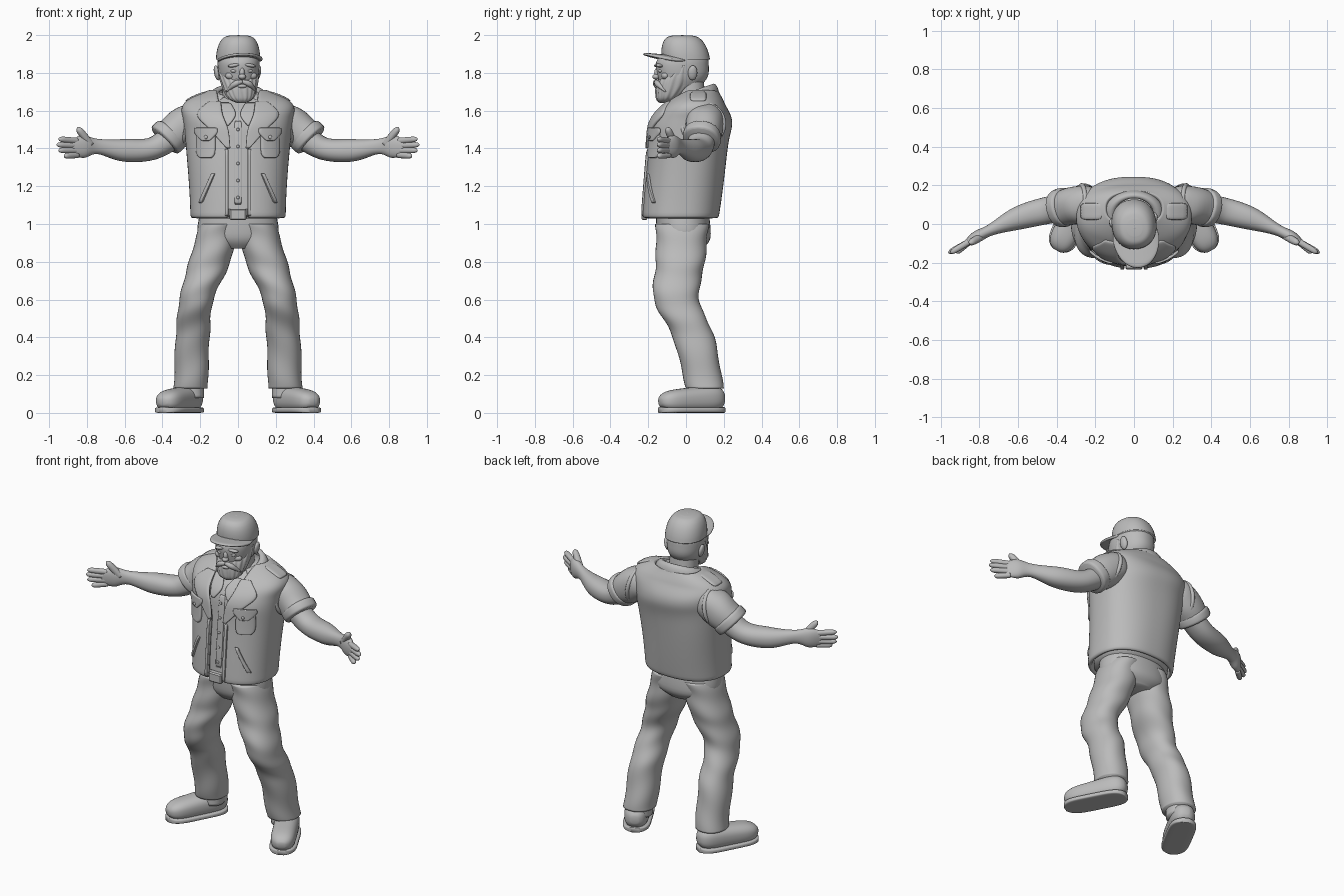
import bpy, bmesh
from math import sin, cos, pi, asin, radians
from mathutils import Vector, Matrix

cube = bpy.data.objects.get("Cube")
if cube:
    bpy.data.objects.remove(cube)

GREY = (.5, .5, .5, 1)
clay = bpy.data.materials.new("clay_grey")
clay.use_nodes = True
clay.diffuse_color = GREY
clay.node_tree.nodes["Principled BSDF"].inputs["Base Color"].default_value = GREY
UP = Vector((0, 0, 1))
SIDES = (("left_", 1), ("right_", -1))


def finish(name, bm):
    bmesh.ops.recalc_face_normals(bm, faces=bm.faces[:])
    mesh = bpy.data.meshes.new(name)
    bm.to_mesh(mesh)
    bm.free()
    mesh.materials.append(clay)
    mesh.shade_smooth()
    ob = bpy.data.objects.new(name, mesh)
    bpy.context.scene.collection.objects.link(ob)
    return ob


def smooth_keys(keys, steps):
    """Catmull-Rom through tuples of numbers."""
    out, last = [], len(keys) - 1
    for i in range(last):
        quad = [keys[min(max(j, 0), last)] for j in range(i - 1, i + 3)]
        for j in range(steps):
            u = j / steps
            out.append([b + u * (c - a) / 2 + u * u * (a - 2.5 * b + 2 * c - d / 2)
                        + u ** 3 * (1.5 * (b - c) + (d - a) / 2) for a, b, c, d in zip(*quad)])
    return out + [list(keys[last])]


def power(value, n):
    return abs(value) ** (2 / n) * (1 if value >= 0 else -1)


def skin(name, rows, side=1, closed=False):
    bm = bmesh.new()
    grid = [[bm.verts.new((x * side, y, z)) for x, y, z in row] for row in rows]
    for low, high in zip(grid, grid[1:]):
        for j in range(len(low) if closed else len(low) - 1):
            k = (j + 1) % len(low)
            bm.faces.new((low[j], low[k], high[k], high[j]))
    if closed:
        bm.faces.new(grid[0])
        bm.faces.new(grid[-1])
    return finish(name, bm)


def cloth(name, rows, thickness, side=1):
    ob = skin(name, rows, side)
    solid = ob.modifiers.new("thickness", 'SOLIDIFY')
    solid.thickness, solid.offset = thickness, 0
    ob.modifiers.new("soft_edge", 'SUBSURF').levels = 1
    return ob


def folds(amount, waves, turns, ridges=0):
    return lambda t, v: amount * sin(waves * v + turns * sin(t) + ridges * t)


def ring_rows(keys, along=False, n=2.2, sides=36, steps=6, fold=None, gap=None):
    """Cross-sections from keys of x, y, z, half width, half depth."""
    fine, rows = smooth_keys(keys, steps), []
    for i, key in enumerate(fine):
        centre, across, front = Vector(key[:3]), Vector((1, 0, 0)), Vector((0, -1, 0))
        if along:
            ahead = Vector(fine[min(i + 1, len(fine) - 1)][:3]) - Vector(fine[max(i - 1, 0)][:3])
            across = ahead.cross(UP).normalized()
            front = across.cross(ahead).normalized()
        start = asin((gap(key[2]) / key[3]) ** (n / 2)) if gap else 0
        row = []
        for j in range(sides):
            t = start + 2 * (pi - start) * j / (sides - 1 if gap else sides)
            grow = 1 + (fold(t, i / len(fine)) if fold else 0)
            row.append(centre + grow * (across * key[3] * power(sin(t), n) + front * key[-1] * power(cos(t), n)))
        rows.append(row)
    return rows


def loft(name, keys, side=1, **options):
    return skin(name, ring_rows(keys, **options), side, closed=True)


def stack(name, keys, **options):
    """Loft on the middle line."""
    return loft(name, [(0, *key) for key in keys], **options)


def tube(name, start, end, radius, profile, side=1):
    keys = [(*Vector(start).lerp(Vector(end), f), radius * r) for f, r in profile]
    return loft(name, keys, side, along=True, sides=20)


def ball(name, place, size, tilt=0):
    bm = bmesh.new()
    bmesh.ops.create_uvsphere(bm, u_segments=20, v_segments=12, radius=1)
    bm.transform(Matrix.Translation(place) @ Matrix.Rotation(tilt, 4, 'Y') @ Matrix.Diagonal((*size, 1)))
    return finish(name, bm)


# Torso: open vest over a closed shirt
SQUARENESS = 2.4
VEST = [(0, *key) for key in ((-.03, 1.03, .24, .19), (.01, 1.4, .26, .2), (.03, 1.55, .28, .2),
                              (.05, 1.64, .27, .14), (.08, 1.7, .14, .08))]
vest_rows = ring_rows(VEST, n=SQUARENESS, sides=60, steps=8, fold=folds(.01, 18, 3),
                      gap=lambda z: .05 + max(0, z - 1.4) / 5)
cloth("vest", vest_rows, .025)
loft("shirt", [(x, y, z, a - .02, b - .02) for x, y, z, a, b in VEST], n=SQUARENESS)
VEST_LEVELS = smooth_keys(VEST, 50)


def chest_y(x, z):
    _, y, _, a, b = min(VEST_LEVELS, key=lambda level: abs(level[2] - z))
    return y - b * max(0, 1 - abs(x / a) ** SQUARENESS) ** (1 / SQUARENESS)


def patch(name, keys, side=1, lift=.02, thickness=.015):
    """Cloth laid on the chest from keys of x, z, half width."""
    rows = []
    for x, z, half in smooth_keys(keys, 4):
        line = [x + half * (j / 3 - 1) for j in range(7)]
        rows.append([(p, chest_y(p, z) - lift, z) for p in line])
    return cloth(name, rows, thickness, side)


for label, side in SIDES:
    patch(label + "lapel", [(.12, 1.65, .03), (.15, 1.58, .07), (.1, 1.5, .05), (.05, 1.4, .01)], side)
    patch(label + "shirt_collar", [(.07, 1.64, .03), (.05, 1.58, .04), (.06, 1.52, .01)], side, lift=-.01)
    patch(label + "chest_pocket", [(.17, 1.49, .05), (.17, 1.38, .05), (.17, 1.35, .03)], side, thickness=.02)
    patch(label + "pocket_flap", [(.17, 1.51, .06), (.17, 1.48, .06), (.17, 1.44, .02)], side, lift=.03)
    patch(label + "hand_pocket_welt", [(.13, 1.27, .01), (.2, 1.11, .01)], side)
    patch(label + "vest_front_edge", [(.06, 1.4, .01), (.06, 1.04, .01)], side, lift=.015)
    ball(label + "pocket_button", (.17 * side, chest_y(.17, 1.46) - .04, 1.46), (.01, .005, .01))
    # Shoulder tab and armhole edge
    cloth(label + "shoulder_tab", [[(x, .02 + .03 * j, z) for j in range(4)]
                                   for x, z in ((.16, 1.7), (.22, 1.68), (.28, 1.65))], .015, side)
    bpy.ops.mesh.primitive_torus_add(location=(.27 * side, .09, 1.53), rotation=(0, radians(80) * side, 0),
                                     major_radius=.11, minor_radius=.012)
    hole = bpy.context.object
    hole.name = label + "armhole_edge"
    hole.data.materials.append(clay)
    hole.data.shade_smooth()

patch("shirt_placket", [(0, 1.1, .02), (0, 1.55, .02)], lift=-.02)
patch("belt", [(0, 1.04, .06), (0, 1.08, .06)], lift=-.01, thickness=.02)
for i in range(5):
    z = 1.14 + .09 * i
    ball("shirt_button", (0, chest_y(0, z) + .01, z), (.008, .005, .008))
bpy.ops.mesh.primitive_cube_add(size=1, location=(0, -.22, 1.05))
buckle = bpy.context.object
buckle.name = "belt_buckle"
buckle.data.transform(Matrix.Diagonal((.09, .03, .06, 1)))
buckle.data.materials.append(clay)
buckle.modifiers.new("round", 'BEVEL').width = .007

# Turned-down collar round the neck, open at the front
rows = []
for i in range(4):
    arc = [radians(38 + 284 * j / 30) for j in range(31)]
    height = 1.69 + .03 * i - .015 * i * i
    rows.append([((.1 + .02 * i) * sin(t), .05 - (.085 + .012 * i) * cos(t), height - .035 * cos(t)) for t in arc])
cloth("vest_collar", rows, .02)

# Arms and hands
CUFF = ((0, .9), (.2, 1), (.8, 1), (1, .9))
FINGER = ((0, 1), (.8, .9), (1, .2))
for label, side in SIDES:
    loft(label + "sleeve", [(.2, .1, 1.57, .08), (.27, .1, 1.53, .1), (.38, .08, 1.45, .09)],
         side, along=True, fold=folds(.02, 14, 2))
    tube(label + "sleeve_cuff", (.35, .09, 1.48), (.39, .08, 1.44), .1, CUFF, side)
    loft(label + "forearm", [(.32, .09, 1.48, .07, .07), (.45, .07, 1.4, .07, .06), (.6, .03, 1.39, .06, .06),
                             (.74, -.03, 1.41, .03, .04), (.82, -.07, 1.41, .03, .06), (.88, -.11, 1.4, .01, .04)],
         side, along=True)
    for i, finger in enumerate(("index", "middle", "ring", "little")):
        knuckle = (.85, -.09, 1.44 - .025 * i)
        tip = (.96 - .01 * (i - 1) ** 2, -.15, 1.45 - .03 * i)
        tube(label + finger + "_finger", knuckle, tip, .016, FINGER, side)
    tube(label + "thumb", (.78, -.06, 1.42), (.85, -.1, 1.51), .02, FINGER, side)

# Trousers
stack("trouser_seat", [(-.01, .87, .1, .1), (-.01, .93, .21, .14), (-.02, 1.07, .2, .14)])
for label, side in SIDES:
    loft(label + "trouser_leg", [(.25, .1, .13, .09, .1), (.24, .04, .4, .09, .11), (.22, -.05, .6, .09, .12),
                                 (.15, -.03, .8, .11, .13), (.1, -.02, 1, .1, .14)],
         side, steps=16, fold=folds(.025, 34, 2))

    # Boots with rounded ends, toes turned out
    boot, sole = [], []
    for i in range(1, 16):
        u = (1 - cos(pi * i / 16)) / 2
        x, y, _ = Vector((.22, .2, 0)).lerp(Vector((.4, -.14, 0)), u)
        swell = (1 - abs(2 * u - 1) ** 5) ** .5
        boot.append((x, y, .08 - .02 * u, .072 * swell, (.075 - .02 * u) * swell))
        sole.append((x, y, .015, .08 * swell, .015))
    loft(label + "boot", boot, side, along=True, n=2.5, steps=2)
    loft(label + "sole", sole, side, along=True, n=5, steps=2)
    loft(label + "boot_shaft", [(.25, .1, .08, .07), (.25, .1, .2, .07)], side)

# Head, beard and cap, turned slightly to its left
stack("neck", [(.04, 1.55, .09, .08), (.01, 1.78, .08, .08)])
dome = []
for i in range(7):
    t = pi * i / 13
    dome.append((-.02 * sin(t), 1.87 + .13 * sin(t), .116 * cos(t) ** .5, .127 * cos(t) ** .5))
brim = []
for i in range(5):
    v, arc = i / 4, [radians(-82 + 164 * j / 24) for j in range(25)]
    brim.append([((.11 + .01 * v) * sin(t), -.11 * cos(t) * (1 - v) - v * (.03 + .2 * cos(t) ** .75),
                  1.86 + (.03 + .01 * v) * cos(t)) for t in arc])
head = [stack("head", [(-.05, 1.68, .06, .07), (-.02, 1.77, .1, .13), (-.02, 1.85, .11, .14), (-.01, 1.9, .1, .12)]),
        stack("beard", [(-.12, 1.64, .02, .02), (-.1, 1.67, .07, .06), (-.05, 1.76, .1, .1), (-.02, 1.84, .11, .05)],
              sides=90, fold=folds(.03, 9, 3, ridges=15)),
        stack("cap_crown", dome),
        cloth("cap_brim", brim, .015),
        ball("cap_button", (0, -.02, 1.995), (.012, .012, .005)),
        ball("nose_bridge", (0, -.15, 1.8), (.015, .02, .03)),
        ball("nose_tip", (0, -.16, 1.78), (.02, .02, .015)),
        ball("lower_lip", (0, -.16, 1.73), (.025, .01, .01))]
for label, side in SIDES:
    head += [ball(label + "ear", (.11 * side, .02, 1.8), (.015, .025, .04), .2 * side),
             ball(label + "eye", (.04 * side, -.14, 1.81), (.02, .015, .01)),
             ball(label + "brow", (.04 * side, -.145, 1.84), (.035, .02, .01), .15 * side),
             ball(label + "cheek", (.055 * side, -.12, 1.785), (.03, .02, .02)),
             loft(label + "moustache", [(0, -.16, 1.755, .01), (.04, -.155, 1.74, .015), (.08, -.12, 1.7, .003)],
                  side, along=True, sides=16)]
for ob in head:
    ob.rotation_euler.z = radians(8)
